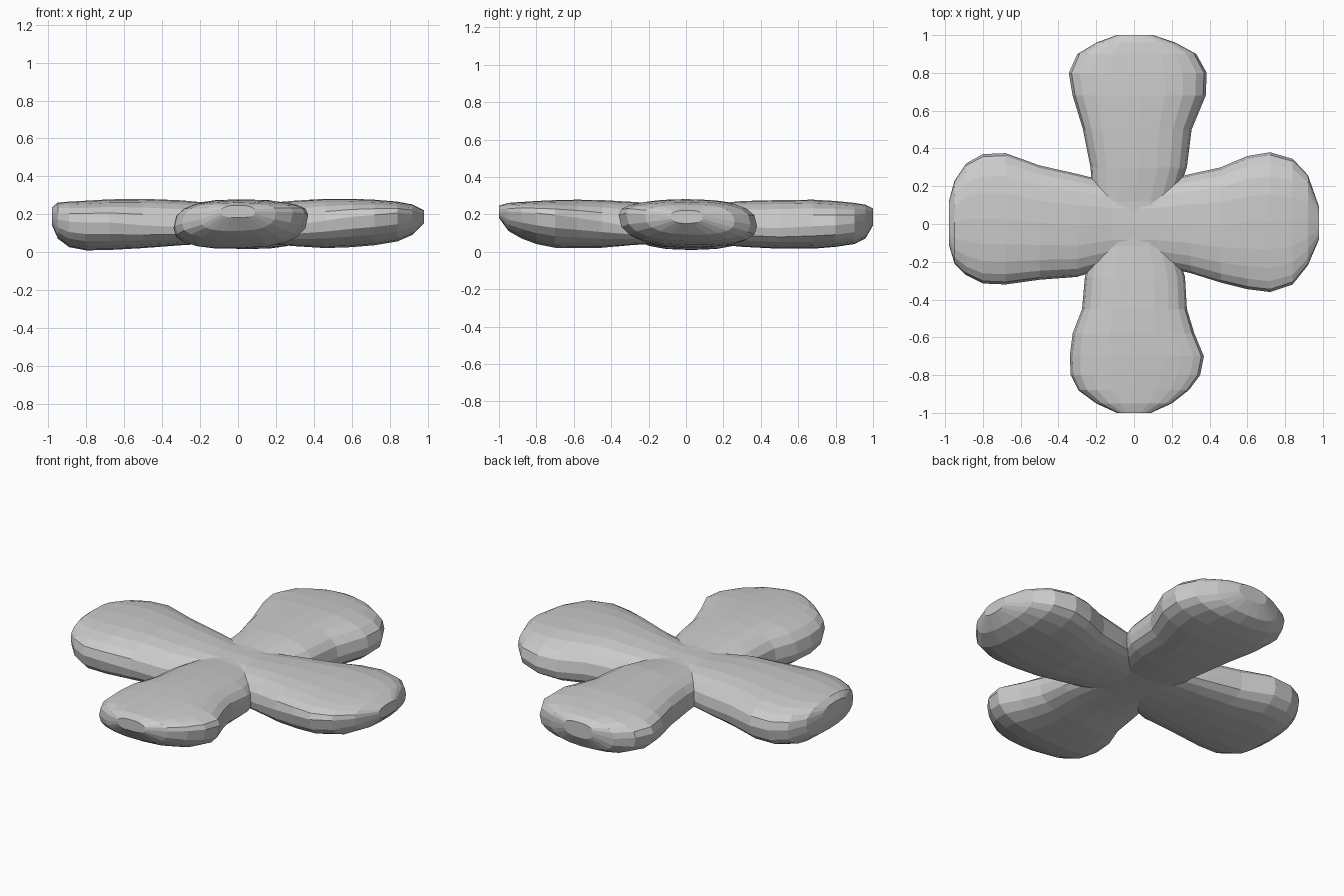
import bpy, bmesh, math

N = 20  # points around each cross-section


def spow(v, e):
    return math.copysign(abs(v) ** e, v)


def bar(name, stations, along_y):
    """Loft through (distance, low side, high side, bottom, edge, top, edge tilt)."""
    bm = bmesh.new()
    rings = []
    for t, lo, hi, zb, zm, zt, tilt in stations:
        ring = []
        for i in range(N):
            a = 2 * math.pi * i / N
            u = spow(math.cos(a), 0.8)
            v = spow(math.sin(a), 0.75)
            w = (lo + hi) / 2 + (hi - lo) / 2 * u
            edge = zm + tilt * u
            z = edge + ((zt - edge) * v if v > 0 else (edge - zb + tilt * u * 0.5) * v)
            z += tilt * 0.8 * u * max(0, -v)
            ring.append(bm.verts.new((w, t, z) if along_y else (t, w, z)))
        rings.append(ring)
    for r, s in zip(rings, rings[1:]):
        for i in range(N):
            j = (i + 1) % N
            bm.faces.new((r[i], r[j], s[j], s[i]))
    bm.faces.new(rings[0])
    bm.faces.new(rings[-1])
    bmesh.ops.recalc_face_normals(bm, faces=bm.faces)
    me = bpy.data.meshes.new(name)
    bm.to_mesh(me)
    bm.free()
    ob = bpy.data.objects.new(name, me)
    bpy.context.collection.objects.link(ob)
    return ob


# left and right lobes
cross = bar("four_lobed_cross", [
    (-0.98, -0.11, 0.12, 0.15, 0.20, 0.245, 0),
    (-0.95, -0.21, 0.23, 0.08, 0.18, 0.27, 0),
    (-0.89, -0.27, 0.32, 0.035, 0.17, 0.275, 0),
    (-0.80, -0.315, 0.37, 0.018, 0.165, 0.28, 0),
    (-0.68, -0.32, 0.375, 0.02, 0.165, 0.287, 0),
    (-0.50, -0.295, 0.31, 0.03, 0.15, 0.29, 0),
    (-0.30, -0.28, 0.265, 0.045, 0.14, 0.282, 0),
    (-0.12, -0.22, 0.22, 0.055, 0.14, 0.265, 0),
    (0.12, -0.22, 0.22, 0.055, 0.14, 0.265, 0),
    (0.30, -0.26, 0.265, 0.04, 0.14, 0.28, -0.01),
    (0.46, -0.31, 0.30, 0.03, 0.155, 0.29, -0.02),
    (0.60, -0.345, 0.36, 0.035, 0.165, 0.29, -0.03),
    (0.72, -0.36, 0.38, 0.045, 0.175, 0.285, -0.03),
    (0.84, -0.32, 0.345, 0.065, 0.185, 0.275, -0.03),
    (0.92, -0.22, 0.26, 0.10, 0.19, 0.26, -0.02),
    (0.98, -0.08, 0.09, 0.16, 0.20, 0.23, 0),
], False)

# front and back lobes
other = bar("front_back_lobes", [
    (-1.00, -0.09, 0.09, 0.19, 0.22, 0.255, 0),
    (-0.95, -0.20, 0.20, 0.12, 0.20, 0.27, 0.02),
    (-0.88, -0.295, 0.29, 0.08, 0.19, 0.275, 0.03),
    (-0.80, -0.335, 0.35, 0.05, 0.18, 0.28, 0.035),
    (-0.70, -0.34, 0.37, 0.03, 0.17, 0.285, 0.035),
    (-0.58, -0.325, 0.32, 0.028, 0.16, 0.287, 0.03),
    (-0.45, -0.275, 0.28, 0.03, 0.15, 0.285, 0.02),
    (-0.28, -0.26, 0.27, 0.045, 0.14, 0.275, 0),
    (-0.12, -0.22, 0.22, 0.052, 0.14, 0.262, 0),
    (0.12, -0.22, 0.22, 0.052, 0.14, 0.262, 0),
    (0.30, -0.23, 0.28, 0.035, 0.14, 0.28, 0),
    (0.50, -0.27, 0.305, 0.025, 0.15, 0.285, -0.015),
    (0.68, -0.325, 0.38, 0.025, 0.165, 0.287, -0.02),
    (0.80, -0.345, 0.385, 0.035, 0.17, 0.28, -0.02),
    (0.90, -0.30, 0.33, 0.05, 0.175, 0.27, -0.015),
    (0.96, -0.20, 0.22, 0.08, 0.18, 0.26, 0),
    (1.00, -0.09, 0.10, 0.15, 0.20, 0.24, 0),
], True)

# fuse both bars into one body
mod = cross.modifiers.new("fuse", 'BOOLEAN')
mod.operation = 'UNION'
mod.solver = 'EXACT'
mod.object = other
bpy.context.view_layer.objects.active = cross
cross.select_set(True)
bpy.ops.object.modifier_apply(modifier=mod.name)
bpy.data.objects.remove(other)

# settle the body on the floor
low = min(v.co.z for v in cross.data.vertices)
for v in cross.data.vertices:
    v.co.z -= low - 0.01
